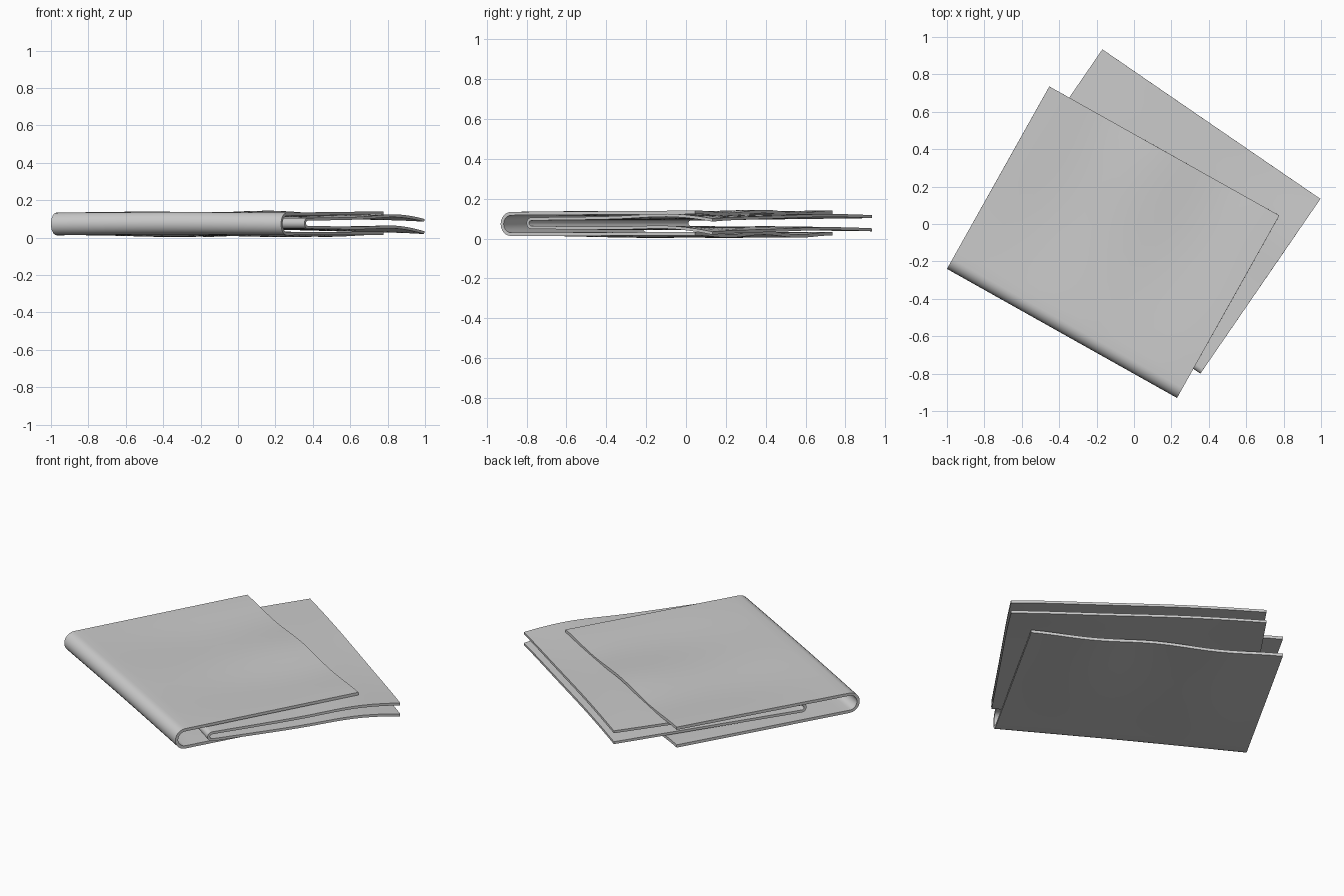
import bpy
import bmesh
from math import sin, cos, pi, exp
from mathutils import Vector

cube = bpy.data.objects.get("Cube")
if cube:
    bpy.data.objects.remove(cube)

grey = bpy.data.materials.new("light grey cloth")
grey.use_nodes = True
colour = (0.6, 0.6, 0.6, 1)
grey.diffuse_color = colour
grey.node_tree.nodes["Principled BSDF"].inputs["Base Color"].default_value = colour


def folded_cloth(name, left, right, depth, mid, radius, flare, thick, wave):
    """Sheet folded in half along the line left-right, rippled by wave(s, t)."""
    left, right = Vector(left), Vector(right)
    along = right - left
    back = Vector((-along.y, along.x)).normalized()
    rows, cols, arc = 20, 20, 12

    # Side profile: upper leaf, round fold, lower leaf
    leaf = [(radius + (depth - radius) * i / rows) for i in range(1, rows + 1)]
    spread = lambda v: radius + flare * v / depth
    profile = [(v, spread(v)) for v in reversed(leaf)]
    for i in range(arc + 1):
        a = pi / 2 + pi * i / arc
        profile.append((radius + radius * cos(a), radius * sin(a)))
    profile += [(v, -spread(v)) for v in leaf]

    # Sweep the profile along the fold
    bm = bmesh.new()
    grid = []
    for v, z in profile:
        line = []
        for j in range(cols + 1):
            s = j / cols
            p = left + along * s + back * (v + thick / 2)
            line.append(bm.verts.new((p.x, p.y, mid + z + wave(s, v / depth))))
        grid.append(line)
    for a, b in zip(grid, grid[1:]):
        for j in range(cols):
            bm.faces.new((a[j], b[j], b[j + 1], a[j + 1]))
    bmesh.ops.recalc_face_normals(bm, faces=bm.faces)
    mesh = bpy.data.meshes.new(name)
    bm.to_mesh(mesh)
    bm.free()
    mesh.materials.append(grey)
    obj = bpy.data.objects.new(name, mesh)
    bpy.context.collection.objects.link(obj)

    # Cloth thickness
    solid = obj.modifiers.new("thickness", "SOLIDIFY")
    solid.thickness = thick
    solid.offset = 0
    bpy.ops.object.select_all(action="DESELECT")
    obj.select_set(True)
    bpy.context.view_layer.objects.active = obj
    bpy.ops.object.modifier_apply(modifier=solid.name)
    bpy.ops.object.shade_smooth_by_angle(angle=pi / 5)


def outer_wave(s, t):
    return 0.004 * sin(pi * s) * cos(2 * pi * t) + t * (0.007 * cos(4 * pi * s) - 0.002)


def inner_wave(s, t):
    lift = 0.012 * exp(-((t - 0.75) / 0.2) ** 2) * s
    droop = -0.02 * s ** 6 * t ** 8
    return lift + droop + 0.005 * t * sin(2 * pi * s)


folded_cloth("outer_cloth", (-1.0, -0.24), (0.23, -0.93), 1.11,
             0.073, 0.052, 0.002, 0.017, outer_wave)
folded_cloth("inner_cloth", (-0.81, 0.0), (0.355, -0.80), 1.125,
             0.077, 0.021, 0.012, 0.015, inner_wave)
